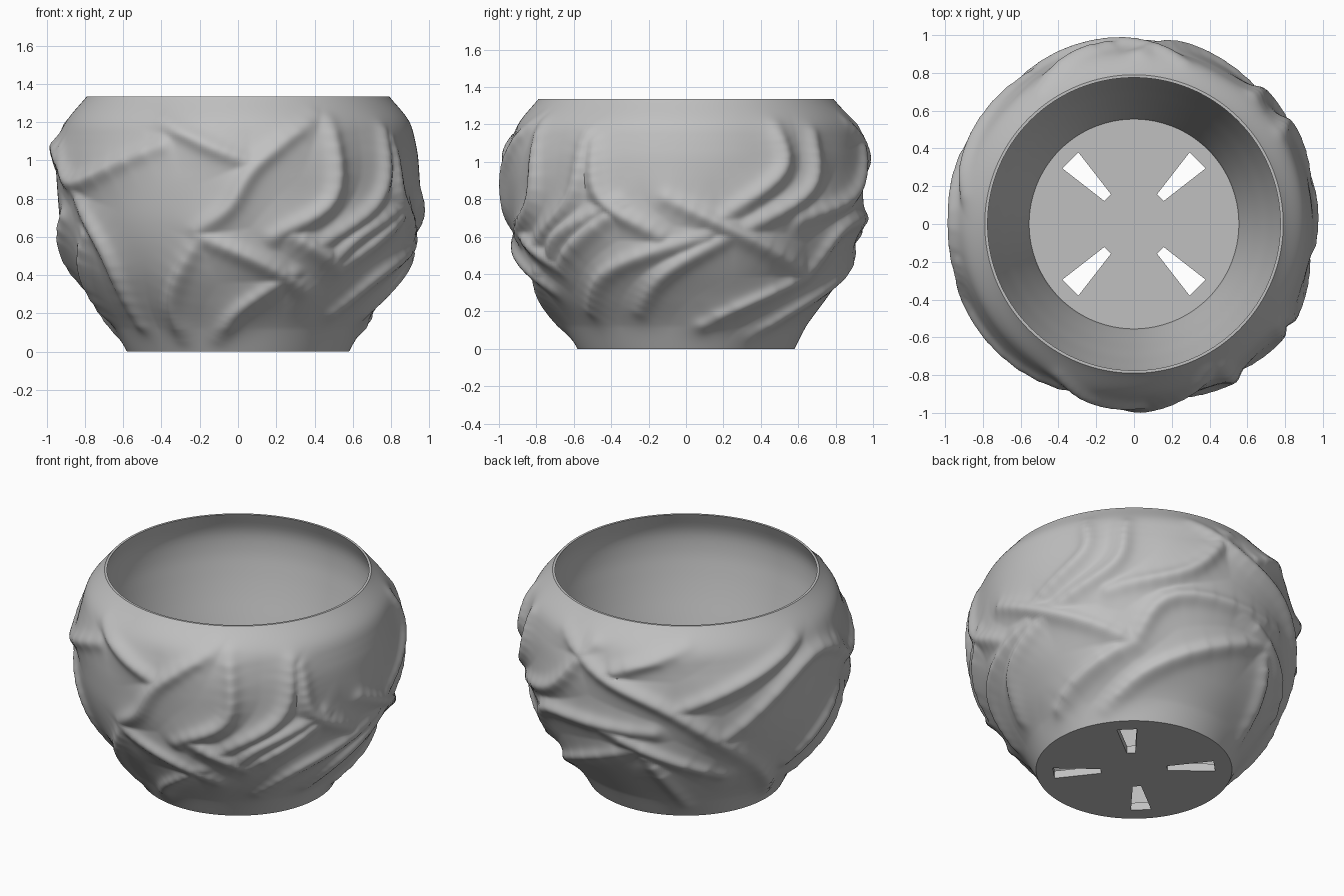
import bpy, bmesh, math
from mathutils import Vector

HEIGHT = 1.335
FLOOR = 0.05
SIDES, ROWS, INNER_ROWS = 360, 110, 40

if "Cube" in bpy.data.objects:
    bpy.data.objects.remove(bpy.data.objects["Cube"])

# Plain grey clay
clay = bpy.data.materials.new("grey_clay")
clay.use_nodes = True
clay.diffuse_color = (0.53, 0.53, 0.53, 1)
clay.node_tree.nodes["Principled BSDF"].inputs["Base Color"].default_value = clay.diffuse_color

# Radii at equal height steps, foot to rim
OUTER = [.58, .665, .762, .845, .902, .938, .955, .96, .947, .905, .79]
INNER = [.555, .592, .63, .667, .705, .74, .775, .805, .827, .825, .775]

# Cloth folds: each path is (degrees round from the front, height)
FRONT_FOLDS = [
    [(-26, 1.22), (-12, 1.1), (5, .98)],
    [(27, 1.25), (6, .98), (-3, .75), (-13, .63)],
    [(-13, .6), (6, .47), (26, .31)],
    [(18, .6), (38, .43)],
    [(32, 1.22), (31, .8), (12, .6)],
    [(55, 1.15), (50, .8), (28, .55)],
    [(67, .78), (43, .6), (34, .45)],
    [(-78, 1.05), (-62, .88), (-25, 1.08)],
    [(-63, .85), (-50, .5), (-50, .14)],
    [(-13, .58), (-27, .25), (-28, .06)],
    [(20, .4), (0, .2), (-9, .06)],
]
SIDE_FOLDS = [
    [(58, 1.1), (62, .8), (81, .6)],
    [(84, .8), (108, .61), (140, .38)],
    [(122, 1.2), (122, .95), (102, .7)],
    [(137, 1.15), (133, .85), (108, .62)],
    [(131, .69), (160, .84), (178, 1.2)],
    [(140, .38), (156, .66), (203, .69)],
    [(125, .06), (149, .25), (195, .55)],
    [(105, .6), (83, .4), (70, .2)],
    [(140, .38), (98, .12)],
    [(97, .6), (63, .42), (45, .2)],
    [(68, .75), (40, .45)],
]
BACK_FOLDS = [
    [(163, 1.22), (183, 1.03), (210, .84), (243, .42)],
    [(210, .84), (245, 1.08), (260, 1.19)],
    [(183, 1.03), (215, 1.25)],
    [(230, .65), (266, 1.07), (297, .88)],
    [(183, .67), (230, .36)],
    [(200, .5), (215, .1)],
    [(243, .42), (262, .1)],
    [(285, .7), (262, .35)],
    [(300, .6), (280, .2)],
]


def through(values, t):
    """Smooth curve through evenly spaced values, t from 0 to 1."""
    last = len(values) - 1
    i = min(int(t * last), last - 1)
    f = t * last - i
    b, c = values[i], values[i + 1]
    a = values[i - 1] if i else 2 * b - c
    d = values[i + 2] if i + 2 <= last else 2 * c - b
    return b + f / 2 * (c - a + f * (2*a - 5*b + 4*c - d + f * (3*(b - c) + d - a)))


def wall_point(angle, z, r):
    return Vector((r * math.sin(angle), -r * math.cos(angle), z))


# Fold paths as short straight pieces lying on the wall, weaker at the ends
pieces = []
for path in FRONT_FOLDS + SIDE_FOLDS + BACK_FOLDS:
    turns, heights = zip(*path)
    count = 6 * (len(path) - 1)
    stops = []
    for k in range(count + 1):
        z = through(heights, k / count)
        stops.append(wall_point(math.radians(through(turns, k / count)), z, through(OUTER, z / HEIGHT)))
    for k, (p, q) in enumerate(zip(stops, stops[1:])):
        strength = 0.5 + 0.5 * math.sin(math.pi * (k + .5) / count)
        pieces.append((p, q - p, (q - p).length_squared, strength))


def fold_height(p):
    """Crest on a broad swell, fading out at foot and rim."""
    crest = swell = 0.0
    for start, run, size, strength in pieces:
        off = p - start
        if off.length_squared > 0.1:
            continue
        f = max(0.0, min(1.0, off.dot(run) / size))
        near = (off - run * f).length_squared
        crest = max(crest, strength * math.exp(-near / 0.0022))
        swell = max(swell, strength * math.exp(-near / 0.012))
    fade = min(1, p.z / 0.12, (HEIGHT - p.z) / 0.2)
    return fade * (0.032 * crest + 0.022 * swell - 0.014)


def finish(name, bm):
    bmesh.ops.recalc_face_normals(bm, faces=bm.faces)
    mesh = bpy.data.meshes.new(name)
    bm.to_mesh(mesh)
    bm.free()
    mesh.materials.append(clay)
    obj = bpy.data.objects.new(name, mesh)
    bpy.context.collection.objects.link(obj)
    return obj


def shade(obj, degrees):
    bpy.ops.object.select_all(action='DESELECT')
    obj.select_set(True)
    bpy.context.view_layer.objects.active = obj
    bpy.ops.object.shade_smooth_by_angle(angle=math.radians(degrees))


# Pot wall: draped outside, flat rim, plain bowl inside
bm = bmesh.new()
angles = [math.tau * k / SIDES for k in range(SIDES)]
rings = []
for row in range(ROWS + 1):
    t = row / ROWS
    ring = []
    for a in angles:
        p = wall_point(a, t * HEIGHT, through(OUTER, t))
        out = Vector((math.sin(a), -math.cos(a), 0))
        ring.append(bm.verts.new(p + out * fold_height(p)))
    rings.append(ring)
for row in range(INNER_ROWS, -1, -1):
    t = row / INNER_ROWS
    z = FLOOR + t * (HEIGHT - FLOOR)
    rings.append([bm.verts.new(wall_point(a, z, through(INNER, t))) for a in angles])
# Straight step from the floor edge down to the foot
rings.append([bm.verts.new(wall_point(a, 0, INNER[0])) for a in angles])
for low, high in zip(rings, rings[1:] + rings[:1]):
    for k in range(SIDES):
        n = (k + 1) % SIDES
        bm.faces.new((low[k], low[n], high[n], high[k]))
wall = finish("pot_wall", bm)
shade(wall, 45)


def prism(bm, outline, z0, z1):
    base = bm.faces.new([bm.verts.new((x, y, z0)) for x, y in outline])
    grown = bmesh.ops.extrude_face_region(bm, geom=[base])["geom"]
    top = [v for v in grown if isinstance(v, bmesh.types.BMVert)]
    bmesh.ops.translate(bm, verts=top, vec=(0, 0, z1 - z0))


# Pot floor
bm = bmesh.new()
prism(bm, [(INNER[0] * math.sin(a), INNER[0] * math.cos(a)) for a in angles], 0, FLOOR)
floor = finish("pot_floor", bm)

# Four flared drain slots on the diagonals
bm = bmesh.new()
slot = [(.197, -.025), (.477, -.06), (.477, .06), (.197, .025)]
for k in range(4):
    c, s = math.cos(math.pi * (k + .5) / 2), math.sin(math.pi * (k + .5) / 2)
    prism(bm, [(c * u - s * v, s * u + c * v) for u, v in slot], -0.1, 0.2)
cutter = finish("drain_slot_cutter", bm)
cutter.hide_render = True
cutter.hide_viewport = True
cut = floor.modifiers.new("drain_slots", 'BOOLEAN')
cut.operation = 'DIFFERENCE'
cut.solver = 'EXACT'
cut.object = cutter
